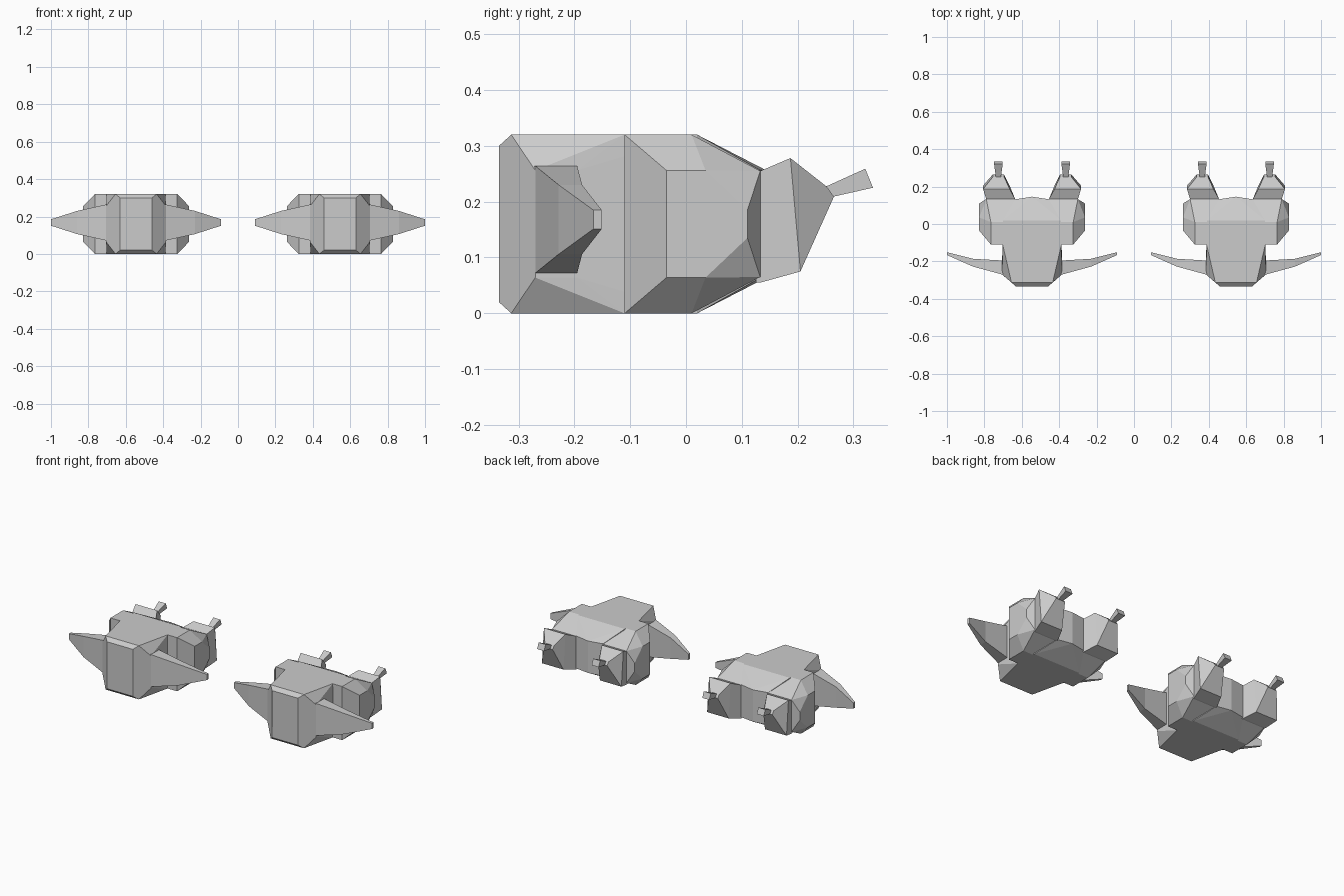
import bpy, bmesh

cube = bpy.data.objects.get("Cube")
if cube:
    bpy.data.objects.remove(cube, do_unlink=True)

# One plain grey hull material
grey = bpy.data.materials.new("hull grey")
grey.use_nodes = True
colour = (0.6, 0.6, 0.6, 1.0)
grey.diffuse_color = colour
bsdf = next(n for n in grey.node_tree.nodes if n.type == 'BSDF_PRINCIPLED')
bsdf.inputs["Base Color"].default_value = colour


def finish(name, bm):
    bmesh.ops.recalc_face_normals(bm, faces=bm.faces[:])
    mesh = bpy.data.meshes.new(name)
    bm.to_mesh(mesh)
    bm.free()
    mesh.materials.append(grey)
    return mesh


def solid(name, points):
    """Faceted convex block around a few corner points."""
    bm = bmesh.new()
    for p in points:
        bm.verts.new(p)
    bmesh.ops.convex_hull(bm, input=bm.verts[:])
    loose = [v for v in bm.verts if not v.link_faces]
    bmesh.ops.delete(bm, geom=loose, context='VERTS')
    bmesh.ops.dissolve_limit(bm, angle_limit=0.02, verts=bm.verts[:], edges=bm.edges[:])
    return finish(name, bm)


def loft(name, sections):
    """Skin a row of four-cornered sections and cap both ends."""
    bm = bmesh.new()
    rings = [[bm.verts.new(p) for p in s] for s in sections]
    for a, b in zip(rings, rings[1:]):
        for i in range(4):
            j = (i + 1) % 4
            bm.faces.new((a[i], a[j], b[j], b[i]))
    bm.faces.new(rings[0])
    bm.faces.new(rings[-1])
    return finish(name, bm)


MID = 0.16


def up_down(points):
    """Add the copy of each (x, y, z) corner reflected about mid height."""
    return [(x, y, h) for x, y, z in points for h in (z, 2 * MID - z)]


def body():
    half = up_down([
        (0.085, -0.335, 0.30), (0.11, -0.313, 0.32),
        (0.16, -0.27, 0.256), (0.16, -0.195, 0.256),
        (0.157, -0.11, 0.32), (0.155, 0.02, 0.32),
        (0.09, 0.132, 0.257), (0.0, 0.146, 0.255)])
    return solid("body", half + [(-x, y, z) for x, y, z in half])


def pod(s):
    pts = up_down([
        (0.10, -0.11, 0.32), (0.22, -0.11, 0.32),
        (0.22, 0.01, 0.32), (0.10, 0.01, 0.32),
        (0.283, -0.035, 0.256), (0.283, 0.035, 0.256),
        (0.283, 0.11, 0.185), (0.245, 0.133, 0.255), (0.09, 0.133, 0.255)])
    return solid("engine_pod", [(s * x, y, z) for x, y, z in pts])


def wing(s):
    # span, leading y, trailing y, half height
    rows = [(0.14, -0.275, -0.196, 0.096), (0.16, -0.27, -0.195, 0.096),
            (0.315, -0.228, -0.186, 0.062), (0.455, -0.166, -0.151, 0.017)]
    return loft("wing", [[(s * x, a, 0.168 - h), (s * x, a, 0.168 + h),
                          (s * x, b, 0.168 + h), (s * x, b, 0.168 - h)]
                         for x, a, b, h in rows])


def aft_section(s, rows):
    # inner x, outer x, then lower and upper (y, z)
    return [[(s * a, ly, lz), (s * b, ly, lz), (s * b, uy, uz), (s * a, uy, uz)]
            for a, b, (ly, lz), (uy, uz) in rows]


def tail_block(s):
    return loft("tail_block", aft_section(s, [
        (0.09, 0.245, (0.125, 0.055), (0.125, 0.255)),
        (0.09, 0.245, (0.133, 0.055), (0.133, 0.255)),
        (0.12, 0.262, (0.205, 0.075), (0.187, 0.278)),
        (0.15, 0.21, (0.265, 0.209), (0.252, 0.227))]))


def nozzle(s):
    return loft("nozzle", aft_section(s, [
        (0.167, 0.193, (0.255, 0.207), (0.246, 0.225)),
        (0.157, 0.203, (0.335, 0.225), (0.321, 0.259))]))


parts = [("body", body())]
for side, s in (("left", 1), ("right", -1)):
    for name, make in (("engine_pod", pod), ("wing", wing),
                       ("tail_block", tail_block), ("nozzle", nozzle)):
        parts.append((f"{side}_{name}", make(s)))

# Two matching craft side by side, sharing their meshes
for craft, offset in (("left_craft", 0.545), ("right_craft", -0.545)):
    for name, mesh in parts:
        ob = bpy.data.objects.new(f"{craft}_{name}", mesh)
        ob.location.x = offset
        bpy.context.collection.objects.link(ob)
